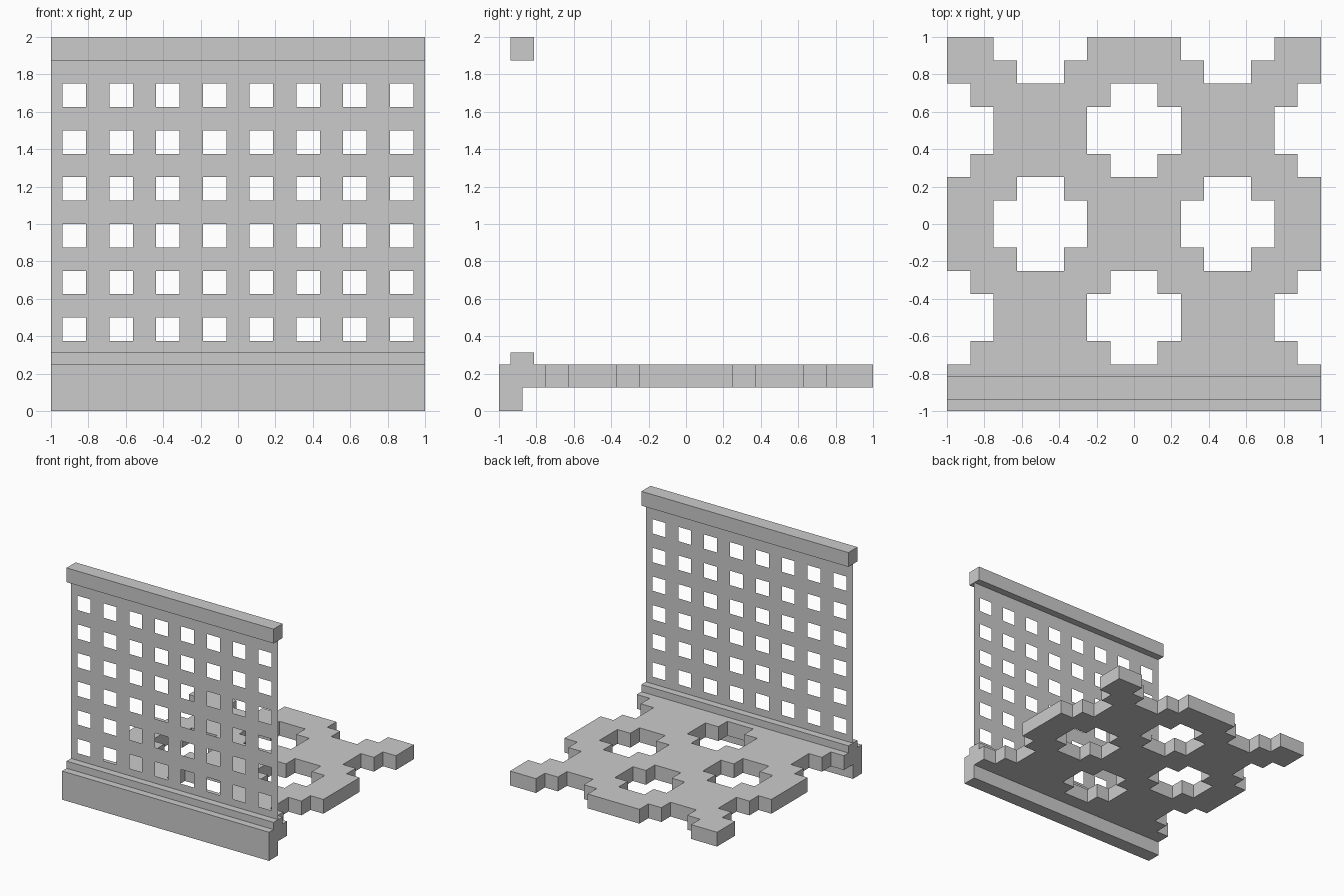
import bpy, bmesh

if "Cube" in bpy.data.objects:
    bpy.data.objects.remove(bpy.data.objects["Cube"])

U = 1 / 16  # modelling grid


def add_object(name, bm):
    mesh = bpy.data.meshes.new(name)
    bm.to_mesh(mesh)
    bm.free()
    obj = bpy.data.objects.new(name, mesh)
    bpy.context.collection.objects.link(obj)
    return obj


def box(name, lo, hi):
    bm = bmesh.new()
    bmesh.ops.create_cube(bm, size=1)
    for v in bm.verts:
        v.co = [(a + b) / 2 + c * (b - a) for a, b, c in zip(lo, hi, v.co)]
    return add_object(name, bm)


def sheet(name, us, vs, solid, place):
    """Flat sheet of grid cells, leaving out cells where solid(u, v) is false."""
    bm = bmesh.new()
    for u0, u1 in zip(us, us[1:]):
        for v0, v1 in zip(vs, vs[1:]):
            if solid((u0 + u1) / 2, (v0 + v1) / 2):
                corners = ((u0, v0), (u1, v0), (u1, v1), (u0, v1))
                bm.faces.new([bm.verts.new(place(u, v)) for u, v in corners])
    bmesh.ops.remove_doubles(bm, verts=bm.verts, dist=1e-4)
    return add_object(name, bm)


# Floor: staggered stepped-cross openings, cut off at the outer edges
centres = [(0, 0.5), (0, -0.5), (0.5, 0), (-0.5, 0), (0.5, 1), (-0.5, 1),
           (1, 0.5), (1, -0.5), (-1, 0.5), (-1, -0.5)]


def floor_solid(x, y):
    for cx, cy in centres:
        dx, dy = abs(x - cx), abs(y - cy)
        if max(dx, dy) < 0.25 and min(dx, dy) < 0.125:
            return False
    return True


steps = [-1 + i * 2 * U for i in range(17)]
floor = sheet("floor_slab", steps, steps[1:], floor_solid,
              lambda x, y: (x, y, 0.25))
thick = floor.modifiers.new("thickness", 'SOLIDIFY')
thick.thickness = 2 * U
thick.offset = -1

# Front beam and the two rails holding the panel
box("front_beam", (-1, -1, 0), (1, -0.875, 0.25))
box("lower_rail", (-1, -0.9375, 0.25), (1, -0.8125, 0.3125))
box("top_rail", (-1, -0.9375, 1.875), (1, -0.8125, 2))

# Thin lattice panel with 8 x 6 square windows
xs = [-1] + [-1 + (4 * i + k) * U for i in range(8) for k in (1, 3)] + [1]
zs = [0.3125] + [0.3125 + (4 * i + k) * U for i in range(6) for k in (1, 3)] + [1.875]


def panel_solid(x, z):
    in_col = 1 < ((x + 1) / U) % 4 < 3
    in_row = 1 < ((z - 0.3125) / U) % 4 < 3 and z < 1.78
    return not (in_col and in_row)


sheet("lattice_panel", xs, zs, panel_solid, lambda x, z: (x, -0.875, z))
